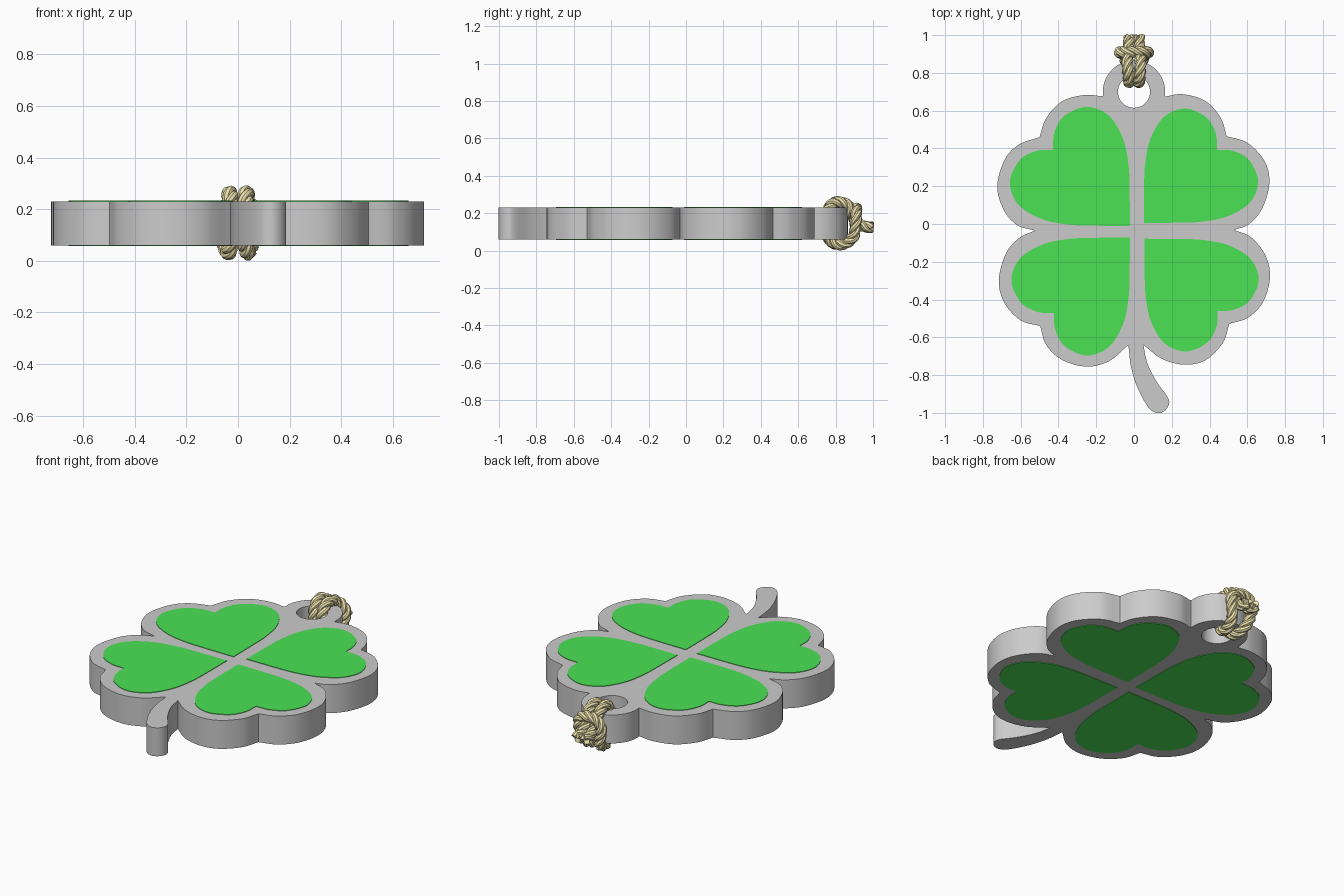
import bpy, math
from mathutils import Vector

if "Cube" in bpy.data.objects:
    bpy.data.objects.remove(bpy.data.objects["Cube"])


def material(name, rgb):
    m = bpy.data.materials.new(name)
    m.diffuse_color = (*rgb, 1)
    m.use_nodes = True
    m.node_tree.nodes["Principled BSDF"].inputs["Base Color"].default_value = m.diffuse_color
    return m


GREEN = material("leaf_green", (0.07, 0.76, 0.09))
STRAW = material("rope_straw", (0.85, 0.76, 0.42))


def smooth_run(pts, n=8):
    """Catmull-Rom through points, open ended; works in 2D or 3D."""
    p = [Vector(q) for q in pts]
    p = [2 * p[0] - p[1]] + p + [2 * p[-1] - p[-2]]
    out = []
    for a, b, c, d in zip(p, p[1:], p[2:], p[3:]):
        for i in range(n):
            t = i / n
            out.append(0.5 * (2 * b + (c - a) * t + (2 * a - 5 * b + 4 * c - d) * t * t
                              + (3 * b - a - 3 * c + d) * t ** 3))
    return out + [p[-2]]


def finish(name, cu, loc=(0, 0, 0), mat=None):
    ob = bpy.data.objects.new(name, cu)
    bpy.context.collection.objects.link(ob)
    ob.location = loc
    if mat:
        cu.materials.append(mat)
    bpy.ops.object.select_all(action='DESELECT')
    ob.select_set(True)
    bpy.context.view_layer.objects.active = ob
    bpy.ops.object.convert(target='MESH')
    bpy.ops.object.shade_smooth_by_angle(angle=math.radians(35))
    return ob


def add_spline(cu, pts, cyclic):
    s = cu.splines.new('POLY')
    s.points.add(len(pts) - 1)
    for sp, p in zip(s.points, pts):
        sp.co = (p[0], p[1], p[2] if len(p) > 2 else 0, 1)
    s.use_cyclic_u = cyclic


def plate(name, loops, z, half, mat=None):
    cu = bpy.data.curves.new(name, 'CURVE')
    cu.dimensions = '2D'
    cu.fill_mode = 'BOTH'
    cu.extrude = half
    for l in loops:
        add_spline(cu, l, True)
    return finish(name, cu, (0, 0, z), mat)


def arc(cx, cy, r, a0, a1, n):
    return [Vector((cx + r * math.cos(math.radians(a0 + (a1 - a0) * i / n)),
                    cy + r * math.sin(math.radians(a0 + (a1 - a0) * i / n)))) for i in range(n)]


# Clover body: smooth runs meeting at sharp notches, clockwise from the ring
runs = [
    [(.165, .675), (.26, .687), (.38, .65), (.46, .56), (.49, .465)],
    [(.49, .465), (.6, .43), (.69, .335), (.717, .22), (.68, .085), (.61, .0), (.53, -.032)],
    [(.53, -.032), (.62, -.07), (.695, -.165), (.72, -.28), (.685, -.41), (.605, -.495), (.505, -.528)],
    [(.505, -.528), (.47, -.63), (.38, -.72), (.27, -.745), (.15, -.715), (.05, -.64)],
    [(.05, -.64), (.07, -.735), (.12, -.835), (.18, -.92), (.183, -.96), (.158, -.992), (.12, -1),
     (.075, -.97), (.02, -.87), (-.015, -.76), (-.03, -.64)],
    [(-.03, -.64), (-.13, -.725), (-.25, -.755), (-.38, -.72), (-.465, -.64), (-.497, -.54)],
    [(-.497, -.54), (-.6, -.51), (-.685, -.42), (-.716, -.3), (-.68, -.16), (-.61, -.075), (-.525, -.035)],
    [(-.525, -.035), (-.62, -.005), (-.69, .075), (-.724, .2), (-.685, .34), (-.61, .42), (-.5, .46)],
    [(-.5, .46), (-.465, .56), (-.38, .65), (-.26, .683), (-.165, .675)],
]
outline = [p for r in runs for p in smooth_run(r)[:-1]]
outline += arc(0, .70, .165, 188, -8, 32)
hole = arc(0, .70, .085, 0, 360, 40)
plate("clover_body", [outline, hole], .145, .085)

# Heart leaves: one unit half-heart mirrored over its diagonal, placed in four quadrants
half = smooth_run([(0, 0), (.002, .3), (.012, .52), (.06, .74), (.18, .93), (.365, 1),
                   (.55, .92), (.63, .78), (.64, .64)])
heart = half + [Vector((p.y, p.x)) for p in reversed(half[1:-1])]
quads = [("back_left", -.022, -.01, -.635, .63), ("back_right", .052, .006, .605, .605),
         ("front_left", -.022, -.072, -.627, -.624), ("front_right", .055, -.078, .605, -.597)]
for name, x, y, sx, sy in quads:
    pts = [(x + p.x * sx, y + p.y * sy) for p in heart]
    for side, z in (("top", .2295), ("bottom", .0605)):
        plate(f"leaf_{name}_{side}", [pts], z, .0035, GREEN)

# Rope: a looped hitch round the ring rim, made of three twisted strands
side = [(.027, .995, .125), (.028, .95, .13), (.03, .905, .16), (.034, .88, .225), (.034, .84, .256),
        (.03, .79, .255), (.027, .757, .21), (.025, .752, .145), (.028, .757, .075), (.035, .80, .036),
        (.042, .85, .038), (.055, .895, .075), (.07, .905, .13), (.074, .91, .18), (.045, .91, .215)]
path = side + [(0, .912, .225)] + [(-x, y, z) for x, y, z in reversed(side)]
line = smooth_run(path, 12)
cu = bpy.data.curves.new("rope", 'CURVE')
cu.dimensions = '3D'
cu.bevel_depth = .0165
cu.bevel_resolution = 2
cu.use_fill_caps = True
strands = [[], [], []]
normal, dist = Vector((1, 0, 0)), 0
for i, p in enumerate(line):
    tan = (line[min(i + 1, len(line) - 1)] - line[max(i - 1, 0)]).normalized()
    normal = (normal - tan * normal.dot(tan)).normalized()
    side_v = tan.cross(normal)
    if i:
        dist += (p - line[i - 1]).length
    for k in range(3):
        a = dist / .13 * math.tau + k * math.tau / 3
        strands[k].append(p + .0155 * (normal * math.cos(a) + side_v * math.sin(a)))
for s in strands:
    add_spline(cu, s, False)
finish("rope", cu, mat=STRAW)
